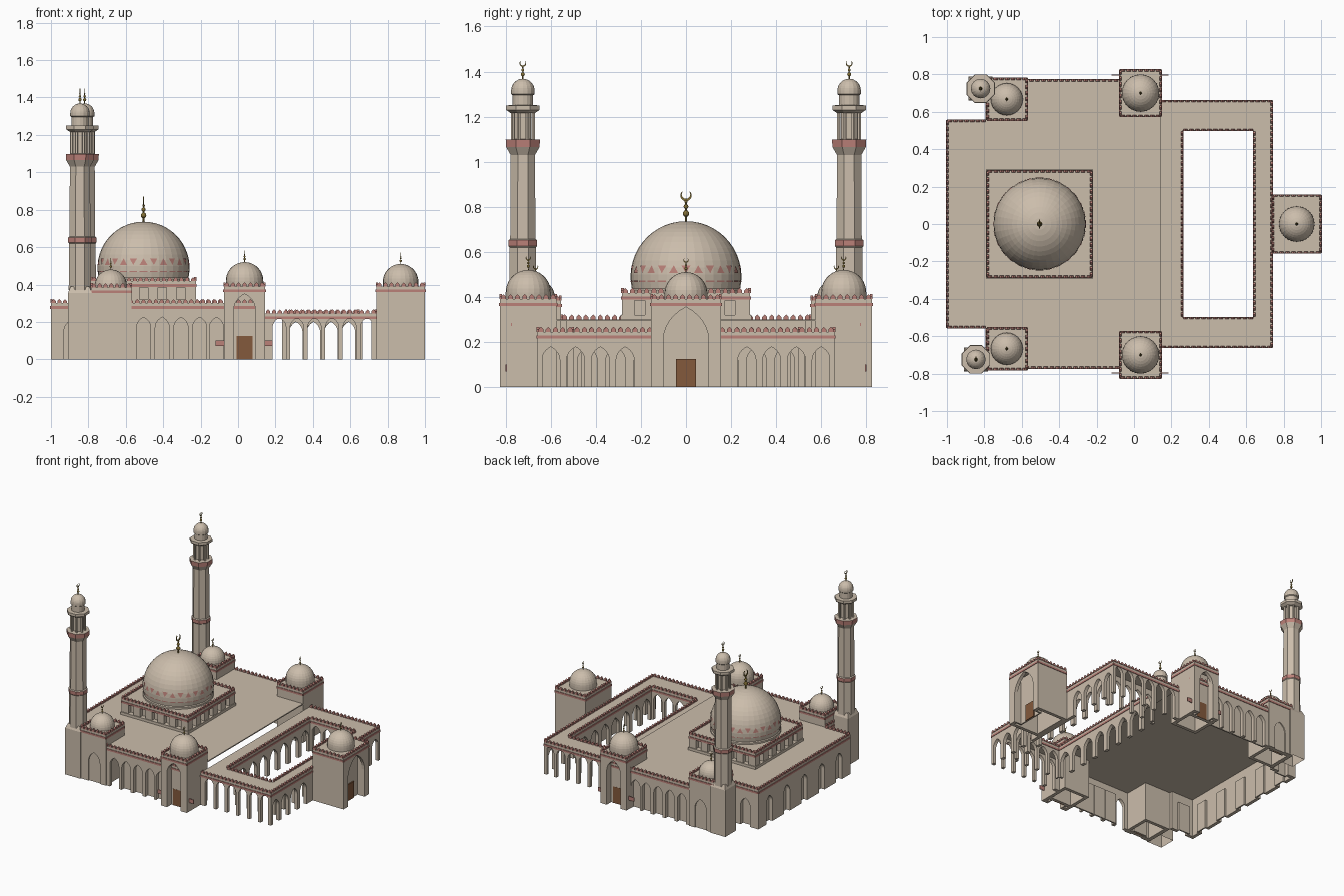
import bpy, bmesh, math
from mathutils import Vector

if "Cube" in bpy.data.objects:
    bpy.data.objects.remove(bpy.data.objects["Cube"])


def material(name, rgb):
    m = bpy.data.materials.new(name)
    m.use_nodes = True
    m.diffuse_color = (*rgb, 1)
    m.node_tree.nodes["Principled BSDF"].inputs["Base Color"].default_value = (*rgb, 1)
    return m


STONE, PINK, WOOD, GOLD = range(4)
MATS = [material("sandstone", (0.60, 0.51, 0.41)), material("pink stone", (0.50, 0.22, 0.19)),
        material("brown wood", (0.23, 0.10, 0.045)), material("dull gold", (0.24, 0.17, 0.04))]


def finish(name, bm, recalc=True):
    bmesh.ops.remove_doubles(bm, verts=bm.verts, dist=1e-6)
    if recalc:
        bmesh.ops.recalc_face_normals(bm, faces=bm.faces)
    me = bpy.data.meshes.new(name)
    bm.to_mesh(me)
    bm.free()
    for m in MATS:
        me.materials.append(m)
    ob = bpy.data.objects.new(name, me)
    bpy.context.collection.objects.link(ob)
    return ob


def prism(bm, p, u, pts, t0, t1, mat=STONE):
    """Upright outline (along u, z) extruded from depth t0 to t1, left of u."""
    n = Vector((-u.y, u.x))
    rings = []
    for t in (t0, t1):
        rings.append([bm.verts.new((*(p + u * s + n * t), z)) for s, z in pts])
    a, b = rings
    faces = [bm.faces.new(a), bm.faces.new(b[::-1])]
    for i in range(len(a)):
        j = (i + 1) % len(a)
        faces.append(bm.faces.new((a[i], b[i], b[j], a[j])))
    for f in faces:
        f.material_index = mat


def rect(s0, s1, z0, z1):
    return [(s0, z0), (s1, z0), (s1, z1), (s0, z1)]


def box(bm, x0, x1, y0, y1, z0, z1, mat=STONE):
    prism(bm, Vector((x0, y0)), Vector((1, 0)), rect(0, x1 - x0, z0, z1), 0, y1 - y0, mat)


def arch(c, w, top, z0, pointed=True):
    if not pointed:
        return [(c - w / 2, z0), (c - w / 2, top), (c + w / 2, top), (c + w / 2, z0)]
    k = 0.85
    spring = top - k * w * math.sin(math.pi / 3)
    half = []
    for i in range(7):
        a = math.pi / 3 * i / 6
        half.append((w / 2 - w * (1 - math.cos(a)), spring + k * w * math.sin(a)))
    left = [(c - s, z) for s, z in half]
    right = [(c + s, z) for s, z in half[-2::-1]]
    return [(c - w / 2, z0)] + left + right + [(c + w / 2, z0)]


def wall(bm, p, q, h, openings=(), z0=0, niche=0.0, pointed=True, door=None):
    """Wall with openings, stripe and merlons; niche is the depth of a backing."""
    p, q = Vector(p), Vector(q)
    length = (q - p).length
    u = (q - p) / length
    outline = [(0, z0)]
    for c, w, top in openings:
        outline += arch(c, w, top, z0, pointed)
    prism(bm, p, u, outline + [(length, z0), (length, h)] + [(0, h)], 0, 0.025)
    if niche:
        for c, w, top in openings:
            prism(bm, p, u, rect(c - w / 2 - 0.01, c + w / 2 + 0.01, z0, top + 0.01),
                  niche, niche + 0.01)
            for side in (-1, 1):   # recess cheeks
                e = c + side * (w / 2 + 0.005)
                prism(bm, p, u, rect(e - 0.005, e + 0.005, z0, top + 0.01), 0.02, niche)
            if door:
                prism(bm, p, u, rect(c - door[0] / 2, c + door[0] / 2, 0, door[1]),
                      niche - 0.008, niche, WOOD)
    prism(bm, p, u, rect(0, length, h - 0.03, h - 0.016), -0.004, 0, PINK)
    count = max(2, round(length / 0.032))
    step = length / count
    for i in range(count):
        c, m = (i + 0.5) * step, 0.011
        prism(bm, p, u, [(c - m, h), (c + m, h), (c + m, h + 0.011), (c, h + 0.022),
                         (c - m, h + 0.011)], -0.003, 0.009, PINK)


def block(name, x0, x1, y0, y1, h, specs, z0=0):
    """Hollow four-sided block; specs maps side (0 front, 1 left, 2 back, 3 right)."""
    bm = bmesh.new()
    c = [(x0, y0), (x1, y0), (x1, y1), (x0, y1)]
    for i in range(4):
        wall(bm, c[i], c[(i + 1) % 4], h, z0=z0, **specs.get(i, {}))
    box(bm, x0, x1, y0, y1, h - 0.008, h)
    return finish(name, bm)


def lathe(bm, x, y, prof, seg, turn=0.0):
    """Profile rows: radius, height, material of the band above."""
    rings = []
    for r, z, m in prof:
        rings.append([bm.verts.new((x + r * math.cos(turn + math.tau * i / seg),
                                    y + r * math.sin(turn + math.tau * i / seg), z))
                      for i in range(seg)])
    for k in range(len(rings) - 1):
        for i in range(seg):
            j = (i + 1) % seg
            f = bm.faces.new((rings[k][i], rings[k][j], rings[k + 1][j], rings[k + 1][i]))
            f.material_index = prof[k][2]


def dome_profile(r, zc, start, rings, mat=STONE):
    rows = []
    for i in range(rings + 1):
        a = start + (math.pi / 2 - start) * i / rings
        rows.append((max(0, r * math.cos(a)), zc + r * math.sin(a), mat))
    return rows


def finial(name, x, y, z, s):
    bm = bmesh.new()
    rod = 0.09 * s
    lathe(bm, x, y, [(0.005 * s, z - 0.01, GOLD), (0.004 * s, z + rod, GOLD)], 8)
    for h, r in ((0.035, 0.015), (0.066, 0.011), (0.088, 0.007)):
        lathe(bm, x, y, dome_profile(r * s, z + h * s, -math.pi / 2, 6, GOLD), 10)
    # crescent opening upwards
    cz, r = z + rod + 0.025 * s, 0.025 * s
    angles = [math.radians(125 + 290 * i / 16) for i in range(17)]
    outer = [(r * math.cos(a), cz + r * math.sin(a)) for a in angles]
    inner = [(0.76 * r * math.cos(a), cz + 0.18 * r + 0.76 * r * math.sin(a)) for a in angles[-2:0:-1]]
    prism(bm, Vector((x, y)), Vector((0, 1)), outer + inner, -0.003 * s, 0.003 * s, GOLD)
    finish(name, bm)


def small_dome(name, x, y, r, base, top):
    bm = bmesh.new()
    lathe(bm, x, y, [(r, base, STONE)] + dome_profile(r, top - r, 0, 9), 24)
    finish(name, bm)
    finial(name + "_finial", x, y, top, 0.46)


# Prayer hall: stepped outline, open towards the courtyard
bm = bmesh.new()
corners = [(0.145, 0.772), (-0.79, 0.772), (-0.79, 0.555), (-1, 0.555),
           (-1, -0.555), (-0.79, -0.555), (-0.79, -0.772), (0.145, -0.772)]
bays = [-0.505, -0.405, -0.305, -0.205, -0.115]
hall = {0: [(0.145 - x, 0.075, 0.225) for x in reversed(bays)],
        2: [(0.10, 0.08, 0.21)],
        3: [(0.555 + 0.21 * i, 0.07, 0.21) for i in range(-2, 3)],
        4: [(0.11, 0.08, 0.21)],
        6: [(x + 0.79, 0.075, 0.225) for x in bays[1:]]}
for i in range(7):
    if i != 6:
        wall(bm, corners[i], corners[i + 1], 0.30, hall.get(i, ()), niche=0.03)
wall(bm, corners[6], (-0.455, -0.772), 0.30, [(0.285, 0.075, 0.225)])
wall(bm, (-0.455, -0.772), corners[7], 0.30,
     [(x + 0.455, 0.075, 0.225) for x in bays[1:]], niche=0.03)
box(bm, -1, -0.785, -0.555, 0.555, 0.292, 0.30)
box(bm, -0.79, 0.145, -0.772, 0.772, 0.292, 0.30)
finish("prayer_hall", bm)

# Courtyard galleries: open outer arcade, open inner arcade, flat roofs
bm = bmesh.new()
xs = [0.22 + 0.094 * i for i in range(6)]
ys = [0.60, 0.49, 0.38, 0.27]
wall(bm, (0.145, -0.66), (0.74, -0.66), 0.245, [(x - 0.145, 0.072, 0.222) for x in xs])
wall(bm, (0.74, -0.66), (0.74, 0.66), 0.245,
     [(0.66 + y, 0.08, 0.178) for y in [-v for v in ys] + ys[::-1]])
wall(bm, (0.74, 0.66), (0.145, 0.66), 0.245, [(0.74 - x, 0.072, 0.222) for x in reversed(xs)])
short = [(0.05 + 0.094 * i, 0.072, 0.2) for i in range(4)]
long = [(0.0625 + 0.125 * i, 0.09, 0.178) for i in range(8)]
court = [(0.26, -0.5), (0.26, 0.5), (0.64, 0.5), (0.64, -0.5)]
for i in range(4):
    wall(bm, court[i], court[(i + 1) % 4], 0.245, short if i % 2 else long)
for sy in (-1, 1):
    box(bm, 0.145, 0.74, min(sy * 0.5, sy * 0.66), max(sy * 0.5, sy * 0.66), 0.237, 0.245)
box(bm, 0.145, 0.26, -0.5, 0.5, 0.237, 0.245)
box(bm, 0.64, 0.74, -0.5, 0.5, 0.237, 0.245)
finish("courtyard_galleries", bm)

# Main entrance
block("main_entrance", 0.74, 1.0, -0.155, 0.155, 0.39,
      {1: dict(openings=[(0.155, 0.20, 0.355)], niche=0.06, door=(0.09, 0.125))})
small_dome("main_entrance_dome", 0.87, 0, 0.095, 0.385, 0.51)

# Side portals, corner towers and minarets, one set at each flank
for sy, flank in ((-1, "front"), (1, "back")):
    side = 0 if sy < 0 else 2

    def span(a, b):
        return sorted((sy * a, sy * b))

    y0, y1 = span(0.575, 0.825)
    block(flank + "_portal", -0.075, 0.145, y0, y1, 0.39,
          {side: dict(openings=[(0.11, 0.115, 0.35)], niche=0.06, door=(0.085, 0.125))})
    small_dome(flank + "_portal_dome", 0.035, sy * 0.70, 0.1, 0.385, 0.52)
    bm = bmesh.new()
    y0, y1 = span(0.795, 0.80)
    box(bm, -0.12, -0.06, y0, y1, 0.07, 0.10, PINK)
    box(bm, 0.13, 0.185, y0, y1, 0.07, 0.10, PINK)
    finish(flank + "_portal_panels", bm)

    y0, y1 = span(0.555, 0.78)
    c = 0.115 if sy < 0 else 0.10
    block(flank + "_corner_tower", -0.785, -0.57, y0, y1, 0.385,
          {side: dict(openings=[(c, 0.095, 0.225)], niche=0.04, door=(0.055, 0.1))})
    small_dome(flank + "_corner_dome", -0.68, sy * 0.667, 0.086, 0.38, 0.48)

    # Minaret: square foot, octagonal shaft, gallery and cap
    mx, my = (-0.845 if sy < 0 else -0.82), sy * 0.724
    bm = bmesh.new()
    q = math.sqrt(2)
    lathe(bm, mx, my, [(0.064 * q, 0, STONE), (0.064 * q, 0.355, STONE), (0.05 * q, 0.39, STONE)],
          4, math.pi / 4)
    o = 1 / math.cos(math.pi / 8)
    shaft = [(0.06, 0.37, 0), (0.059, 0.62, 0), (0.063, 0.625, PINK), (0.063, 0.652, 0),
             (0.056, 0.657, 0), (0.054, 1.03, 0), (0.074, 1.065, PINK), (0.076, 1.098, 0),
             (0.036, 1.1, 0), (0.036, 1.215, 0), (0.056, 1.217, 0), (0.074, 1.23, 0),
             (0.074, 1.25, 0), (0.03, 1.252, 0)]
    lathe(bm, mx, my, [(r * o, z, m) for r, z, m in shaft], 8, math.pi / 8)
    for i in range(8):
        a = math.tau * (i + 0.5) / 8
        lathe(bm, mx + 0.049 * math.cos(a), my + 0.049 * math.sin(a),
              [(0.009, 1.095, 0), (0.009, 1.22, 0)], 6)
    lathe(bm, mx, my, [(0.046, 1.25, 0), (0.046, 1.295, 0), (0.052, 1.3, 0)]
          + dome_profile(0.052, 1.316, 0, 8), 16)
    finish(flank + "_minaret", bm)
    finial(flank + "_minaret_finial", mx, my, 1.367, 0.6)

# Square base of the great dome
CX = -0.505
slots = dict(openings=[(0.28 + 0.1 * i, 0.045, 0.385) for i in range(-2, 3)],
             niche=0.03, pointed=False)
block("dome_base", CX - 0.28, CX + 0.28, -0.285, 0.285, 0.418, {i: slots for i in range(4)}, 0.3)
bm = bmesh.new()
box(bm, CX - 0.286, CX + 0.286, -0.291, 0.291, 0.3, 0.32)
finish("dome_base_plinth", bm)

# Great dome
bm = bmesh.new()
lathe(bm, CX, 0, [(0.246, 0.415, STONE), (0.246, 0.43, STONE)]
      + dome_profile(0.246, 0.49, -0.22, 14), 36)
finish("great_dome", bm)
finial("great_dome_finial", CX, 0, 0.735, 1)

# Pink triangles and dashes laid on the dome
bm = bmesh.new()


def on_dome(a, z):
    r = math.sqrt(0.249 ** 2 - (z - 0.49) ** 2)
    return bm.verts.new((CX + r * math.cos(a), r * math.sin(a), z))


for i in range(28):
    a = math.tau * i / 28
    w = 0.085
    lo, hi = 0.505, 0.54
    tri = [(-w, lo), (w, lo), (0, hi)] if i % 2 else [(w, hi), (-w, hi), (0, lo)]
    dash = [(-w, 0.466), (w, 0.466), (w, 0.473), (-w, 0.473)]
    for shape in (tri, dash):
        bm.faces.new([on_dome(a + d, z) for d, z in shape]).material_index = PINK
finish("dome_pattern", bm, recalc=False)
